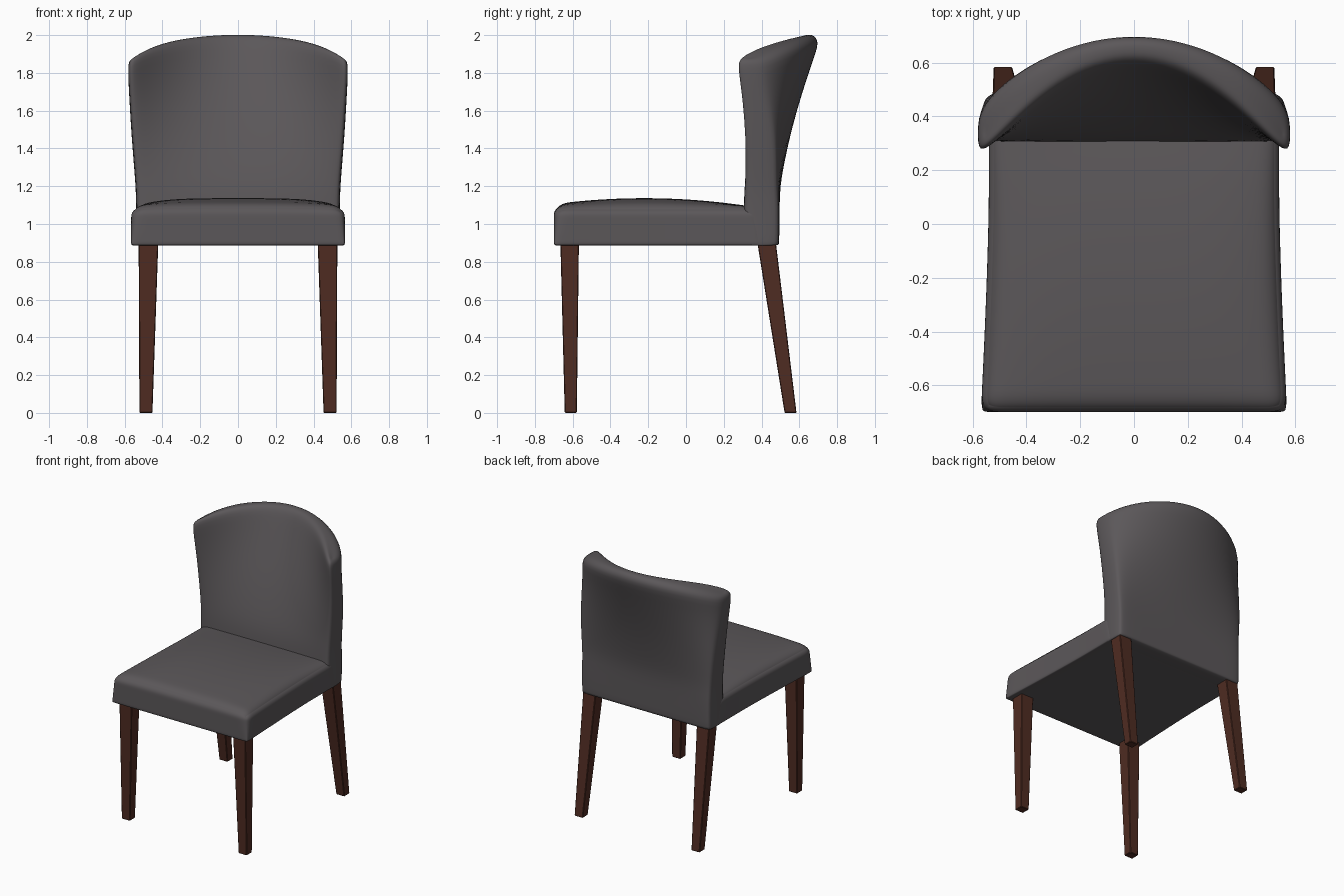
import bpy, bmesh, math
from mathutils import Vector

if "Cube" in bpy.data.objects:
    bpy.data.objects.remove(bpy.data.objects["Cube"])


def material(name, rgb):
    m = bpy.data.materials.new(name)
    m.diffuse_color = (*rgb, 1)
    m.use_nodes = True
    m.node_tree.nodes["Principled BSDF"].inputs["Base Color"].default_value = m.diffuse_color
    return m


FABRIC = material("charcoal fabric", (0.105, 0.096, 0.101))
WOOD = material("dark red wood", (0.078, 0.025, 0.016))


def finish(bm, name, mat, subsurf=0, smooth=True):
    bmesh.ops.recalc_face_normals(bm, faces=bm.faces)
    me = bpy.data.meshes.new(name)
    bm.to_mesh(me)
    bm.free()
    me.materials.append(mat)
    ob = bpy.data.objects.new(name, me)
    bpy.context.collection.objects.link(ob)
    for p in me.polygons:
        p.use_smooth = smooth
    if subsurf:
        mod = ob.modifiers.new("smooth", 'SUBSURF')
        mod.levels = mod.render_levels = subsurf
    return ob


def clamp(v, lo, hi):
    return max(lo, min(hi, v))


# Seat: rounded box, wider at the front, with a crowned top
def build_seat():
    bm = bmesh.new()
    bmesh.ops.create_cube(bm, size=2)
    bmesh.ops.subdivide_edges(bm, edges=bm.edges[:], cuts=19, use_grid_fill=True)
    y0, y1, z0, z1 = -0.70, 0.40, 0.885, 1.095
    half = Vector((0.54, (y1 - y0) / 2, (z1 - z0) / 2))
    for v in bm.verts:
        n = [math.sin(math.pi / 2 * clamp(c, -1, 1)) for c in v.co]
        p = Vector([n[i] * half[i] for i in range(3)])
        r = 0.04 + 0.025 * n[2]
        q = Vector([clamp(p[i], -(half[i] - r), half[i] - r) for i in range(3)])
        d = p - q
        if d.length > 1e-6:
            p = q + d.normalized() * r
        y = p.y + (y0 + y1) / 2
        x = p.x * (1 + 0.05 * clamp((0.1 - y) / 0.75, 0, 1) ** 1.4)
        z = p.z + (z0 + z1) / 2
        crown = 0.042 * (1 - abs(n[0]) ** 4) * max(0, 1 - ((y + 0.22) / 0.55) ** 2)
        z += crown * clamp(p.z / half.z, 0, 1)
        v.co = (x, y, z)
    finish(bm, "seat", FABRIC, 1)


# Backrest: loft from a straight block at the bottom to a curved crescent on top
# rows: height, half width, front y, rear y, front bow, rear bow, squareness, thickness factor
ROWS = [
    (0.885, .535, .305, .485, .00, .00, 14, 1.0),
    (0.892, .540, .300, .492, .00, .00, 14, 1.0),
    (0.92, .540, .300, .494, .00, .00, 14, 1.0),
    (1.10, .540, .305, .495, .00, .00, 14, 1.0),
    (1.20, .543, .320, .499, .015, .01, 12, 1.0),
    (1.30, .550, .345, .515, .04, .025, 10, 1.0),
    (1.50, .565, .410, .558, .12, .07, 8, 1.0),
    (1.70, .575, .490, .617, .24, .14, 5, 1.0),
    (1.85, .582, .550, .667, .34, .20, 4, 1.0),
    (1.94, .583, .585, .700, .39, .23, 4, 1.0),
    (1.975, .580, .597, .702, .40, .24, 4, 0.9),
    (1.996, .568, .602, .700, .40, .24, 4, 0.62),
    (2.002, .555, .605, .700, .40, .24, 4, 0.25),
]


def build_back():
    bm = bmesh.new()
    n = 24
    us = [math.sin(math.pi / 2 * (2 * i / n - 1)) for i in range(n + 1)]
    path = [(u, -1) for u in us] + [(u, 1) for u in us[-2:0:-1]]
    rings = []
    for z, w, f, b, bf, bb, p, k in ROWS:
        ring = []
        for u, side in path:
            yf, yb = f - bf * u * u, b - bb * u * u
            v = side * k * max(0, 1 - abs(u) ** p) ** (1 / p)
            y = (yf + yb) / 2 + (yb - yf) / 2 * v
            drop = (0.08 * u * u + 0.045 * u ** 6) * ((z - 0.885) / 1.115) ** 2
            ring.append(bm.verts.new((w * u, y, z - drop)))
        rings.append(ring)
    m = len(path)
    for a, b in zip(rings, rings[1:]):
        for i in range(m):
            j = (i + 1) % m
            bm.faces.new((a[i], a[j], b[j], b[i]))
    # caps bridge front points to rear points
    for r in (rings[0], rings[-1]):
        for i in range(n):
            quad = [r[i], r[i + 1], r[(m - i - 1) % m], r[(m - i) % m]]
            bm.faces.new(list(dict.fromkeys(quad)))
    finish(bm, "backrest", FABRIC, 1)


# Legs: tapered four-sided posts, given as (x0, x1, y0, y1) at floor and at top
def build_leg(name, side, foot, top):
    bm = bmesh.new()
    rings = []
    for (x0, x1, y0, y1), z in ((foot, 0), (top, 0.90)):
        rings.append([bm.verts.new((side * x, y, z))
                      for x, y in ((x0, y0), (x1, y0), (x1, y1), (x0, y1))])
    a, b = rings
    bm.faces.new(a)
    bm.faces.new(b)
    for i in range(4):
        j = (i + 1) % 4
        bm.faces.new((a[i], a[j], b[j], b[i]))
    bmesh.ops.bevel(bm, geom=bm.edges[:], offset=0.004, segments=1, affect='EDGES')
    finish(bm, name, WOOD, smooth=False)


build_seat()
build_back()
for side, label in ((-1, "left"), (1, "right")):
    build_leg("front_leg_" + label, side, (.453, .522, -.642, -.578), (.422, .526, -.665, -.567))
    build_leg("rear_leg_" + label, side, (.453, .522, .522, .585), (.422, .526, .378, .476))
